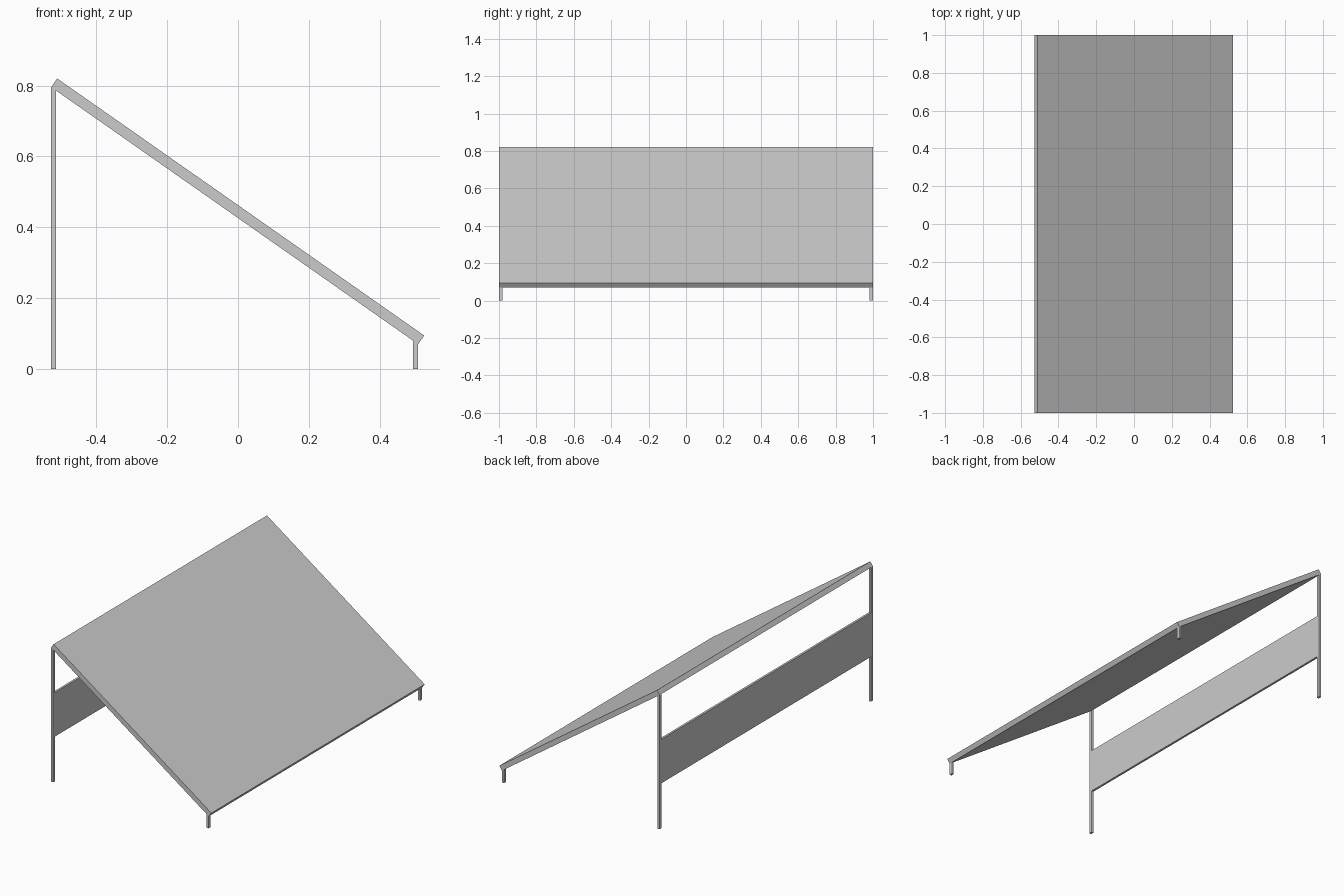
import bpy, bmesh

if "Cube" in bpy.data.objects:
    bpy.data.objects.remove(bpy.data.objects["Cube"])


def prism(name, profile, y0, y1):
    """Extrude an x-z profile from y0 to y1."""
    bm = bmesh.new()
    face = bm.faces.new([bm.verts.new((x, y0, z)) for x, z in profile])
    ext = bmesh.ops.extrude_face_region(bm, geom=[face])
    verts = [v for v in ext["geom"] if isinstance(v, bmesh.types.BMVert)]
    bmesh.ops.translate(bm, verts=verts, vec=(0, y1 - y0, 0))
    bmesh.ops.recalc_face_normals(bm, faces=bm.faces)
    mesh = bpy.data.meshes.new(name)
    bm.to_mesh(mesh)
    bm.free()
    obj = bpy.data.objects.new(name, mesh)
    bpy.context.collection.objects.link(obj)
    return obj


# sloping panel, about 35 degrees
prism("sloped_panel",
      [(-0.51, 0.82), (0.525, 0.095), (0.508, 0.0705), (-0.527, 0.7955)], -1, 1)

# legs, tops cut to the slope of the panel underside
for side, y0, y1 in (("near", -1, -0.981), ("far", 0.981, 1)):
    prism("tall_leg_" + side,
          [(-0.527, 0), (-0.513, 0), (-0.513, 0.786), (-0.527, 0.7955)], y0, y1)
    prism("short_leg_" + side,
          [(0.494, 0), (0.508, 0), (0.508, 0.0705), (0.494, 0.0803)], y0, y1)

# cross board between the tall legs
prism("cross_board",
      [(-0.526, 0.265), (-0.513, 0.265), (-0.513, 0.526), (-0.526, 0.526)],
      -0.981, 0.981)
